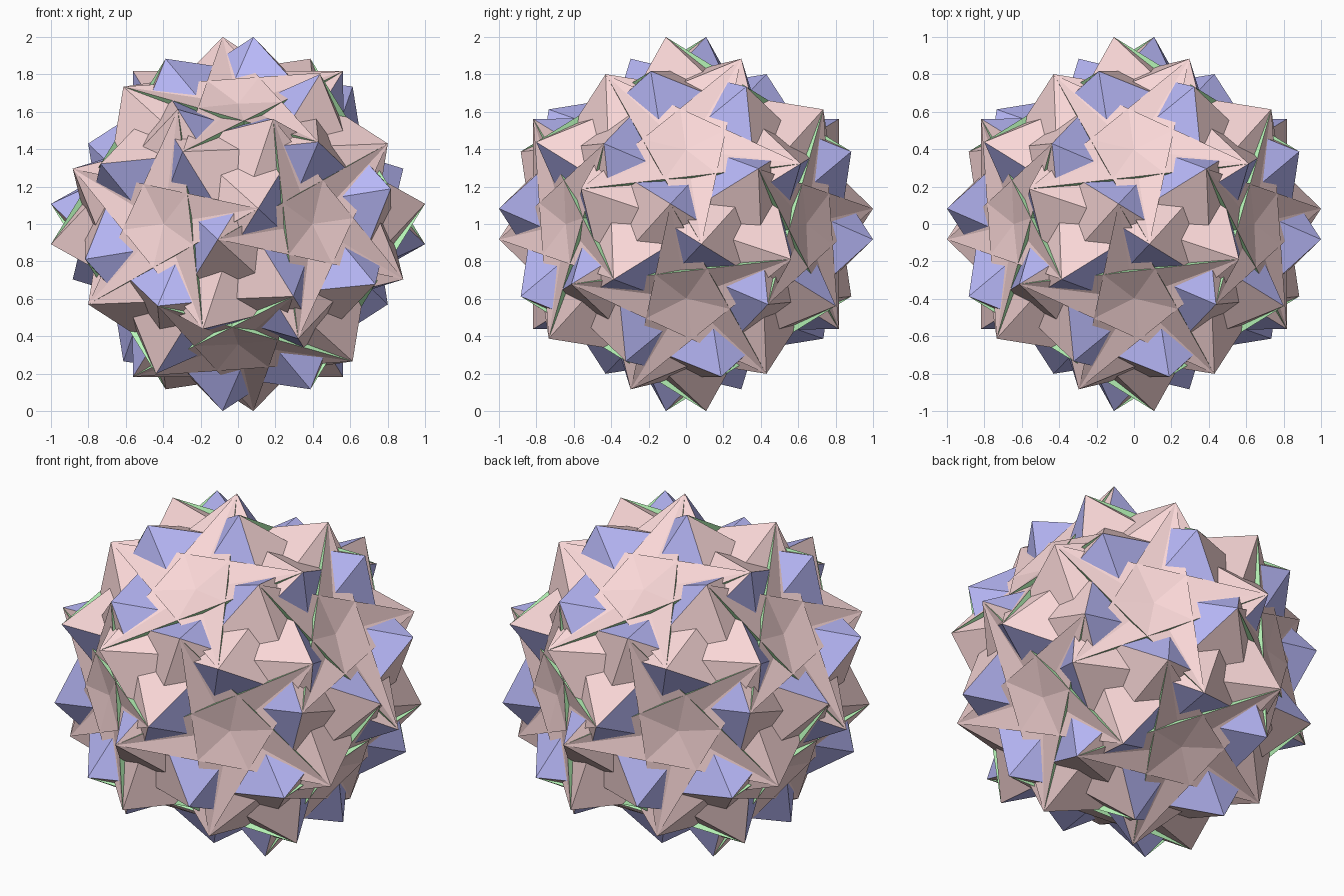
import bpy, math
from mathutils import Vector, Matrix

if "Cube" in bpy.data.objects:
    bpy.data.objects.remove(bpy.data.objects["Cube"])

# Chiral icosahedral star: 60 tips joined by three families of equilateral triangles
PHI = (1 + 5 ** 0.5) / 2
star_axis = Vector((0, 1, PHI)).normalized()
pent_axis = -Vector((1, PHI, 0)).normalized()
flip_axis = Vector((PHI, 1, PHI * PHI)).normalized()


def rot(deg, axis):
    return Matrix.Rotation(math.radians(deg), 3, axis)


# One tip and its neighbours
tip = Vector((0.0827, -0.1079, 1.0))
flip = rot(180, flip_axis)
star_next = rot(-144, star_axis) @ tip
pent_next = flip @ star_next
edge = (tip - star_next).length


def apex(axis, side):
    """Point on the axis one edge length away from the tip."""
    h = tip.dot(axis)
    r2 = tip.length_squared - h * h
    return axis * (h + side * math.sqrt(edge * edge - r2))


# All 60 rotations, grown from two generators
group = [Matrix.Identity(3)]
gens = [rot(72, star_axis), rot(180, Vector((0, 0, 1)))]
for m in group:
    for g in gens:
        n = g @ m
        if all((n @ tip - k @ tip).length > 0.01 for k in group):
            group.append(n)


def triangle_family(name, tri, outward, color):
    """Repeat one triangle through all the rotations."""
    a, b, c = tri
    if (b - a).cross(c - a).dot(outward) < 0:
        tri = [a, c, b]
    verts, faces = [], []
    for m in group:
        faces.append([len(verts) + i for i in range(3)])
        verts += [m @ p + Vector((0, 0, 1)) for p in tri]
    mesh = bpy.data.meshes.new(name)
    mesh.from_pydata(verts, [], faces)
    mat = bpy.data.materials.new(name)
    mat.diffuse_color = (*color, 1)
    mat.use_nodes = True
    mat.node_tree.nodes["Principled BSDF"].inputs["Base Color"].default_value = mat.diffuse_color
    mesh.materials.append(mat)
    bpy.context.collection.objects.link(bpy.data.objects.new(name, mesh))


# Large pink faces that form the stars
snub = [tip, flip @ tip, star_next]
triangle_family("star_faces", snub, sum(snub, Vector()), (0.95, 0.68, 0.68))

# Blue pyramids raised on the pentagons
triangle_family("raised_pyramids", [tip, pent_next, apex(pent_axis, 1)],
                pent_axis, (0.48, 0.48, 0.94))

# Green pyramids sunk below the star outlines
mid = (tip + star_next) / 2
triangle_family("sunken_pyramids", [tip, star_next, apex(star_axis, -1)],
                mid - star_axis * mid.dot(star_axis), (0.48, 0.93, 0.48))
